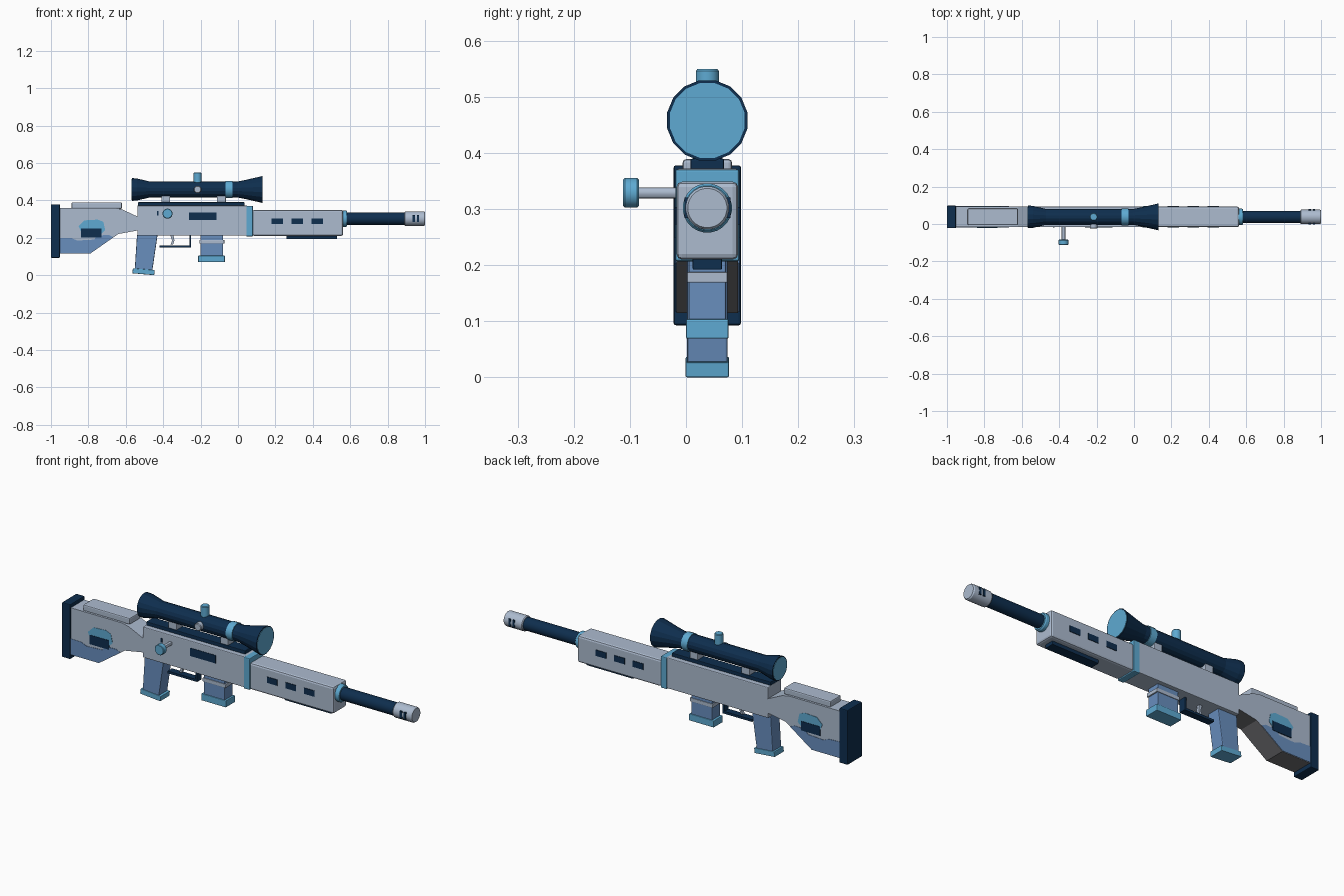
import bpy, bmesh
from math import pi
from mathutils import Matrix, Vector

cube = bpy.data.objects.get("Cube")
if cube:
    bpy.data.objects.remove(cube)

MID = 0.038      # y of the centre plane
HALF = 0.055     # half width of the body


def material(name, r, g, b):
    def lin(c):
        c /= 255
        return c / 12.92 if c < 0.04 else ((c + 0.055) / 1.055) ** 2.4
    m = bpy.data.materials.new(name)
    m.use_nodes = True
    colour = (lin(r), lin(g), lin(b), 1)
    m.diffuse_color = colour
    m.node_tree.nodes["Principled BSDF"].inputs["Base Color"].default_value = colour
    return m


GREY = material("pale grey", 172, 187, 207)
NAVY = material("navy", 14, 46, 78)
SKY = material("sky blue", 94, 170, 210)
SLATE = material("slate blue", 104, 142, 190)
STONE = material("stone grey", 112, 113, 116)


def finish(name, bm, mat, bevel=0, smooth=False):
    bmesh.ops.recalc_face_normals(bm, faces=bm.faces)
    mesh = bpy.data.meshes.new(name)
    bm.to_mesh(mesh)
    bm.free()
    ob = bpy.data.objects.new(name, mesh)
    bpy.context.collection.objects.link(ob)
    mesh.materials.append(mat)
    if bevel:
        mod = ob.modifiers.new("Bevel", "BEVEL")
        mod.width, mod.segments = bevel, 2
    if smooth:
        bpy.ops.object.select_all(action="DESELECT")
        ob.select_set(True)
        bpy.context.view_layer.objects.active = ob
        bpy.ops.object.shade_smooth_by_angle()
    return ob


def prism(name, profile, mat, y0, y1, bevel=0):
    """Side profile of (x, z) points pushed across y."""
    bm = bmesh.new()
    face = bm.faces.new([bm.verts.new((x, y0, z)) for x, z in profile])
    out = bmesh.ops.extrude_face_region(bm, geom=[face])["geom"]
    verts = [v for v in out if isinstance(v, bmesh.types.BMVert)]
    bmesh.ops.translate(bm, verts=verts, vec=(0, y1 - y0, 0))
    return finish(name, bm, mat, bevel)


def box(name, x0, x1, z0, z1, half, mat, bevel=0):
    profile = [(x0, z0), (x1, z0), (x1, z1), (x0, z1)]
    return prism(name, profile, mat, MID - half, MID + half, bevel)


def plates(name, profile, mat, half, sides=(-1, 1), depth=0.002):
    for s in sides:
        ys = sorted((MID + s * (half - 0.001), MID + s * (half + depth)))
        prism(f"{name}_{'right' if s < 0 else 'left'}", profile, mat, *ys)


def rect(x0, x1, z0, z1):
    return [(x0, z0), (x1, z0), (x1, z1), (x0, z1)]


def turned(name, rings, mat, origin, axis=(1, 0, 0), sides=16, smooth=True):
    """Lathe (distance, radius) rings along an axis from an origin."""
    bm = bmesh.new()
    turn = Vector((0, 0, 1)).rotation_difference(Vector(axis)).to_matrix().to_4x4()
    loops = []
    for d, r in rings:
        ring = bmesh.ops.create_circle(
            bm, segments=sides, radius=r,
            matrix=Matrix.Translation(origin) @ turn @ Matrix.Translation((0, 0, d))
            @ Matrix.Rotation(pi / sides, 4, "Z"))["verts"]
        loops.append(ring)
    for a, b in zip(loops, loops[1:]):
        for i in range(sides):
            j = (i + 1) % sides
            bm.faces.new((a[i], a[j], b[j], b[i]))
    bm.faces.new(loops[0])
    bm.faces.new(loops[-1])
    return finish(name, bm, mat, smooth=smooth)


# Stock with stone underside, butt pad and cheek rest
stock = prism("stock", [(-0.955, 0.115), (-0.79, 0.115), (-0.64, 0.22), (-0.53, 0.24),
                        (-0.53, 0.31), (-0.62, 0.352), (-0.66, 0.36), (-0.955, 0.36)],
              GREY, MID - HALF, MID + HALF)
stock.data.materials.append(STONE)
for p in stock.data.polygons:
    if p.normal.z < -0.3:
        p.material_index = 1
box("butt_pad", -1, -0.952, 0.093, 0.378, 0.06, NAVY, 0.004)
box("cheek_rest", -0.89, -0.62, 0.355, 0.389, 0.044, GREY, 0.006)

# Camouflage patches on both sides of the stock
plates("stock_lower_patch", [(-0.952, 0.117), (-0.79, 0.117), (-0.667, 0.203), (-0.69, 0.215),
                             (-0.75, 0.212), (-0.77, 0.19), (-0.86, 0.185), (-0.89, 0.198),
                             (-0.952, 0.2)], SLATE, HALF)
plates("stock_upper_patch", [(-0.84, 0.235), (-0.73, 0.222), (-0.71, 0.24), (-0.72, 0.285),
                             (-0.75, 0.297), (-0.82, 0.293), (-0.852, 0.262)], SKY, HALF)
plates("stock_slot", rect(-0.84, -0.73, 0.202, 0.25), NAVY, HALF, depth=0.004)

# Receiver, top rail, collar and handguard
box("receiver", -0.538, 0.05, 0.212, 0.372, HALF, GREY, 0.004)
box("top_rail", -0.535, 0.035, 0.37, 0.39, 0.03, NAVY, 0.003)
box("collar", 0.045, 0.08, 0.207, 0.371, 0.057, SKY, 0.004)
box("handguard", 0.078, 0.562, 0.21, 0.349, HALF, GREY, 0.01)
box("lower_rail", 0.26, 0.53, 0.192, 0.212, 0.026, NAVY, 0.002)
plates("ejection_port", rect(-0.262, -0.115, 0.294, 0.336), NAVY, HALF, sides=(-1,))
plates("safety_mark", rect(-0.432, -0.424, 0.32, 0.342), NAVY, HALF, sides=(-1,))
for i in range(3):
    x = 0.18 + i * 0.107
    plates(f"handguard_vent_{i + 1}", rect(x, x + 0.06, 0.273, 0.304), NAVY, HALF, depth=0.003)

# Grip, trigger and guard
prism("grip", [(-0.552, 0.03), (-0.458, 0.025), (-0.43, 0.215), (-0.54, 0.215)],
      SLATE, MID - 0.036, MID + 0.036, 0.004)
prism("grip_cap", [(-0.565, 0.01), (-0.448, 0), (-0.445, 0.027), (-0.562, 0.037)],
      SKY, MID - 0.039, MID + 0.039, 0.003)
box("guard_bar", -0.42, -0.25, 0.147, 0.159, 0.018, NAVY)
box("guard_post", -0.26, -0.25, 0.147, 0.215, 0.018, NAVY)
prism("trigger", [(-0.36, 0.165), (-0.347, 0.165), (-0.34, 0.185), (-0.345, 0.215),
                  (-0.362, 0.215), (-0.352, 0.185)], GREY, MID - 0.008, MID + 0.008)

# Magazine
box("magazine", -0.2, -0.08, 0.1, 0.215, 0.033, SLATE, 0.002)
box("magazine_band", -0.206, -0.073, 0.169, 0.188, 0.036, GREY, 0.002)
box("magazine_base", -0.213, -0.07, 0.069, 0.104, 0.038, SKY, 0.003)

# Bolt handle
bolt = (-0.377, MID - HALF, 0.329)
turned("bolt_stem", [(-0.01, 0.01), (0.072, 0.01)], GREY, bolt, (0, -1, 0), 12)
turned("bolt_knob", [(0.067, 0.024), (0.07, 0.027), (0.092, 0.027), (0.095, 0.024)],
       SKY, bolt, (0, -1, 0))

# Barrel and muzzle
bore = (0, MID, 0.302)
turned("barrel_ring", [(0.55, 0.044), (0.578, 0.044), (0.584, 0.04)], SKY, bore, sides=24)
turned("barrel", [(0.55, 0.033), (0.9, 0.033)], NAVY, bore, sides=24)
turned("muzzle", [(0.89, 0.036), (0.894, 0.039), (0.994, 0.039), (1, 0.035)], GREY, bore, sides=24)
for i, x in enumerate((0.934, 0.957)):
    box(f"muzzle_slot_{i + 1}", x, x + 0.012, 0.284, 0.321, 0.041, NAVY)

# Scope with lenses, ring, turrets and mounts
sight = (0, MID, 0.458)
turned("scope_body", [(-0.567, 0.062), (-0.54, 0.06), (-0.47, 0.043), (-0.005, 0.043),
                      (0.04, 0.052), (0.13, 0.073)], NAVY, sight, smooth=False)
turned("front_lens", [(0.125, 0.068), (0.132, 0.068)], SKY, sight)
turned("rear_lens", [(-0.569, 0.057), (-0.56, 0.057)], SKY, sight)
turned("scope_ring", [(-0.066, 0.047), (-0.03, 0.047)], SKY, sight)
hub = (-0.216, MID, 0.458)
turned("top_turret", [(0.03, 0.021), (0.088, 0.021), (0.092, 0.018)], SKY, hub, (0, 0, 1))
turned("side_turret", [(0.03, 0.02), (0.06, 0.02), (0.063, 0.017)], GREY, hub, (0, -1, 0))
for name, x in (("rear_mount", -0.41), ("front_mount", -0.112)):
    box(name, x, x + 0.047, 0.388, 0.428, 0.026, GREY, 0.003)
